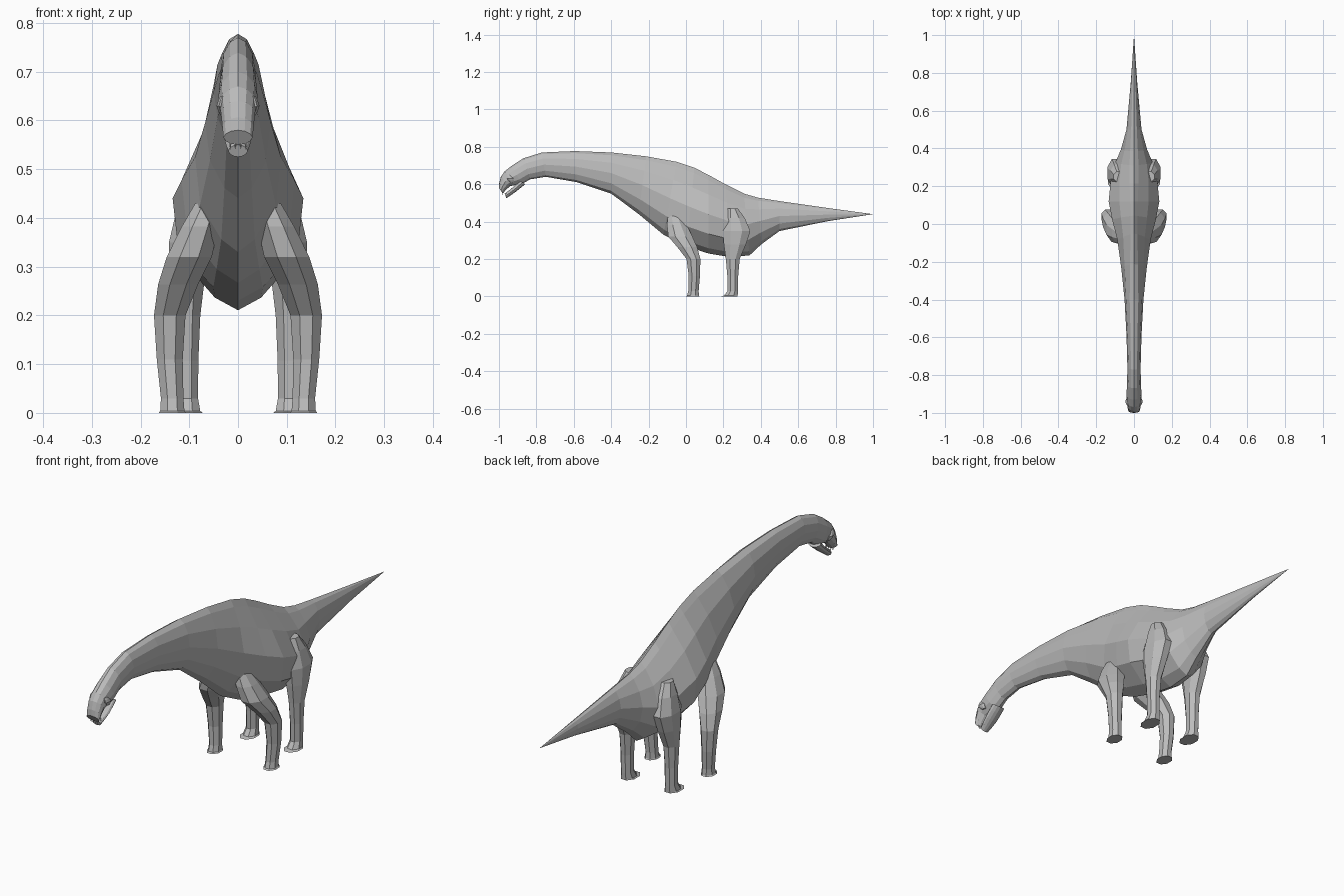
import bpy
import bmesh
from math import cos, sin, pi, copysign
from mathutils import Vector

cube = bpy.data.objects.get("Cube")
if cube:
    bpy.data.objects.remove(cube, do_unlink=True)

GREY = (0.5, 0.5, 0.5, 1)
hide = bpy.data.materials.new("grey hide")
hide.use_nodes = True
hide.diffuse_color = GREY
hide.node_tree.nodes["Principled BSDF"].inputs["Base Color"].default_value = GREY


def refine(stations):
    """Insert a smoothly curved halfway station between each neighbouring pair."""
    points = [Vector(station) for station in stations]
    padded = [points[0], *points, points[-1]]
    result = []
    for before, start, end, after in zip(padded, padded[1:], padded[2:], padded[3:]):
        middle = (start + end) * 9 / 16 - (before + after) / 16
        result += [start, middle]
    return result + [points[-1]]


def body_ring(station, sides=12):
    """Cross-section from back to belly, rounded on the neck and ridged on the trunk."""
    top_y, top_z, bottom_y, bottom_z, half_width = station
    top = Vector((0, top_y, top_z))
    bottom = Vector((0, bottom_y, bottom_z))
    ridge = max(0, 1 - abs(top_y - 0.1) * 2)
    ring = []
    for i in range(sides):
        angle = 2 * pi * i / sides
        depth = (1 - cos(angle)) / 2
        bulge = abs(sin(pi * depth ** (1 + 0.35 * ridge))) ** (0.5 + 0.3 * ridge)
        point = top.lerp(bottom, depth)
        point.x = half_width * copysign(bulge, sin(angle))
        ring.append(point)
    return ring


def limb_ring(station, sides=8):
    """Level oval cross-section around a limb's centre line."""
    x, y, z, half_width, half_length = station
    angles = [2 * pi * (i + 0.5) / sides for i in range(sides)]
    return [Vector((x + half_width * cos(a), y + half_length * sin(a), z))
            for a in angles]


def loft(name, rings, mirrored=False):
    """Skin a series of rings with flat faces and close both ends."""
    bm = bmesh.new()
    rows = [[bm.verts.new(point) for point in ring] for ring in rings]
    for row, following in zip(rows, rows[1:]):
        for i in range(len(row)):
            bm.faces.new((row[i - 1], row[i], following[i], following[i - 1]))
    bm.faces.new(rows[0])
    bm.faces.new(rows[-1])
    bmesh.ops.remove_doubles(bm, verts=bm.verts, dist=0.0001)
    bmesh.ops.recalc_face_normals(bm, faces=bm.faces)
    mesh = bpy.data.meshes.new(name)
    bm.to_mesh(mesh)
    bm.free()
    mesh.materials.append(hide)
    part = bpy.data.objects.new(name, mesh)
    bpy.context.collection.objects.link(part)
    if mirrored:
        mirror = part.modifiers.new("Mirror", "MIRROR")
        mirror.use_mirror_merge = False


def limb(name, stations):
    """Matching left and right limbs from a few joints."""
    loft(name, [limb_ring(s) for s in refine(stations)], mirrored=True)


# Head, neck, trunk and tail in one skin: top y, z, bottom y, z, half width
snout = (-1, 0.58, -0.98, 0.55, 0.03)
muzzle = (-0.99, 0.64, -0.94, 0.59, 0.035)
skull = (-0.93, 0.7, -0.88, 0.6, 0.04)
nape = (-0.77, 0.77, -0.75, 0.64, 0.035)
neck = (-0.4, 0.77, -0.4, 0.55, 0.05)
shoulders = (-0.05, 0.72, -0.12, 0.33, 0.09)
belly = (0.12, 0.65, 0.12, 0.23, 0.14)
hips = (0.31, 0.55, 0.34, 0.22, 0.1)
tail_root = (0.5, 0.51, 0.5, 0.35, 0.04)
tail_tip = (1, 0.44, 1, 0.44, 0)
spine = refine([snout, muzzle, skull, nape, neck, shoulders,
                belly, hips, tail_root, tail_tip])
loft("body", [body_ring(station) for station in spine])

# Open lower jaw, hinged under the skull
jaw_hinge = (-0.89, 0.62, -0.86, 0.6, 0.03)
jaw_middle = (-0.93, 0.58, -0.91, 0.56, 0.03)
jaw_tip = (-0.97, 0.55, -0.96, 0.525, 0.02)
jaw = refine([jaw_hinge, jaw_middle, jaw_tip])
loft("lower_jaw", [body_ring(station) for station in jaw])

# Brow ridges above the eyes
limb("brow_ridge", [
    (0.03, -0.93, 0.61, 0.006, 0.01),
    (0.035, -0.94, 0.63, 0.01, 0.02),
    (0.03, -0.95, 0.65, 0.006, 0.01),
])

# Small pointed teeth along the front of both jaws
for number, x in enumerate((0.006, 0.016)):
    for label, y, root, tip in (("upper", -0.98, 0.56, 0.54),
                                ("lower", -0.96, 0.54, 0.56)):
        root_ring = limb_ring((x, y, root, 0.004, 0.004), sides=5)
        tip_ring = limb_ring((x, y, tip, 0, 0), sides=5)
        loft(f"{label}_tooth_{number}", [root_ring, tip_ring], mirrored=True)

# Front legs splay out from chest to elbow, then drop straight to the foot
limb("front_leg", [
    (0.06, -0.06, 0.43, 0.03, 0.04),
    (0.1, -0.03, 0.32, 0.05, 0.07),
    (0.14, 0.04, 0.2, 0.035, 0.04),
    (0.135, 0.04, 0.03, 0.025, 0.03),
    (0.135, 0.035, 0, 0.03, 0.04),
])

# Hind legs swell into the thigh along the flank
limb("hind_leg", [
    (0.08, 0.25, 0.47, 0.03, 0.03),
    (0.1, 0.27, 0.35, 0.045, 0.08),
    (0.105, 0.25, 0.2, 0.03, 0.04),
    (0.105, 0.25, 0.03, 0.025, 0.03),
    (0.105, 0.23, 0, 0.035, 0.05),
])
